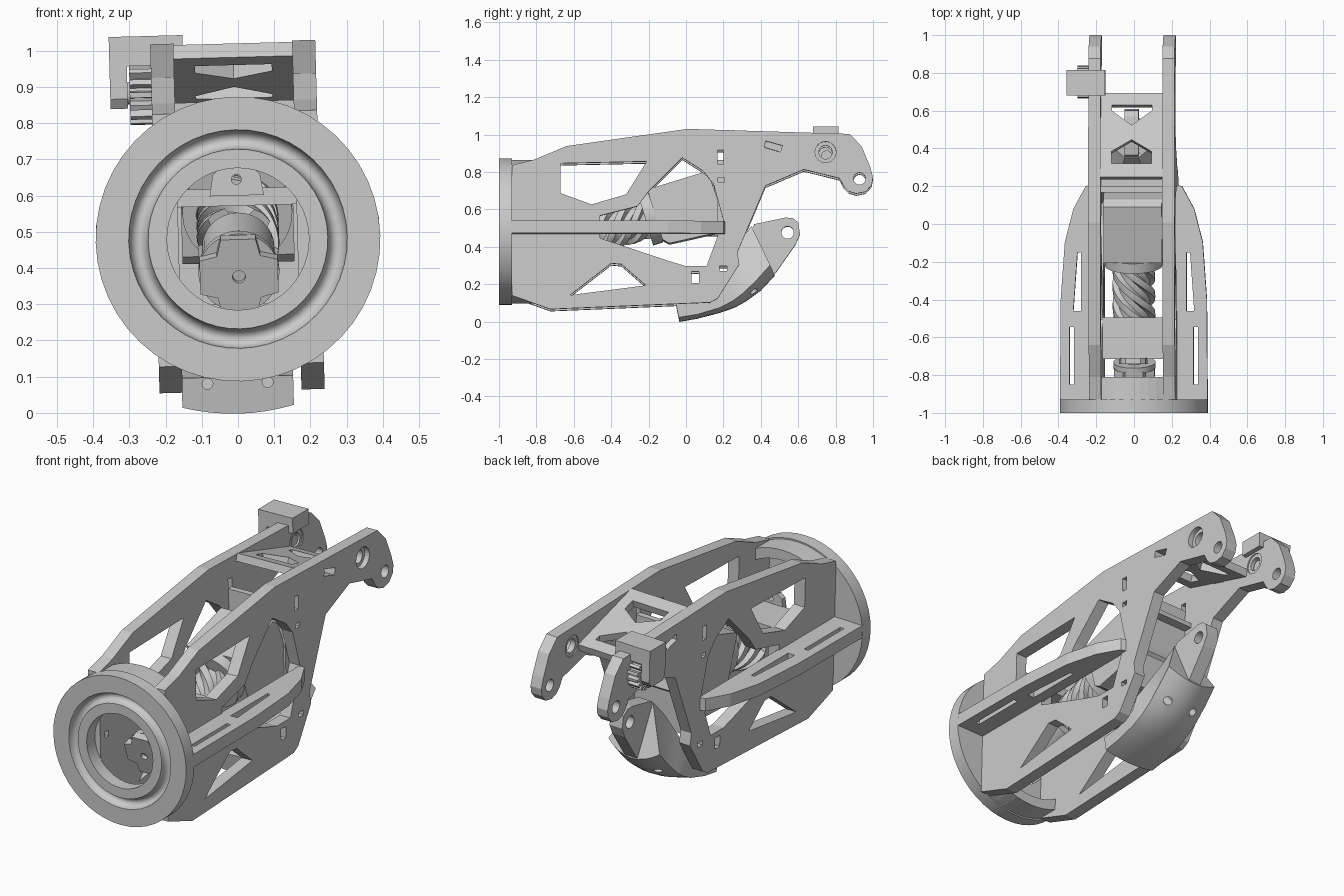
import bpy, bmesh
from math import sin, cos, pi, radians
from mathutils import Matrix, Vector

if "Cube" in bpy.data.objects:
    bpy.data.objects.remove(bpy.data.objects["Cube"])

CZ = 0.48                                    # height of the ring axis
BASIS = {'x': Matrix(((0, 0, 1, 0), (1, 0, 0, 0), (0, 1, 0, 0), (0, 0, 0, 1))),   # points are (y, z)
         'y': Matrix(((0, 1, 0, 0), (0, 0, 1, 0), (1, 0, 0, 0), (0, 0, 0, 1))),   # points are (z, x)
         'z': Matrix.Identity(4)}                                               # points are (x, y)


def finish(name, mesh):
    bm = bmesh.new()
    bm.from_mesh(mesh)
    bmesh.ops.remove_doubles(bm, verts=bm.verts, dist=1e-5)
    bmesh.ops.recalc_face_normals(bm, faces=bm.faces)
    for f in bm.faces:
        f.smooth = False
    bm.to_mesh(mesh)
    bm.free()
    ob = bpy.data.objects.new(name, mesh)
    bpy.context.collection.objects.link(ob)
    return ob


def prism(name, axis, lo, hi, outline, holes=(), T=Matrix.Identity(4)):
    cu = bpy.data.curves.new(name, 'CURVE')
    cu.dimensions, cu.fill_mode, cu.extrude = '2D', 'BOTH', (hi - lo) / 2
    for pts in [outline, *holes]:
        sp = cu.splines.new('POLY')
        sp.points.add(len(pts) - 1)
        for p, c in zip(sp.points, pts):
            p.co = (c[0], c[1], 0, 1)
        sp.use_cyclic_u = True
    tmp = bpy.data.objects.new("tmp", cu)
    bpy.context.collection.objects.link(tmp)
    mesh = bpy.data.meshes.new_from_object(tmp.evaluated_get(bpy.context.evaluated_depsgraph_get()))
    bpy.data.objects.remove(tmp)
    mesh.transform(T @ BASIS[axis] @ Matrix.Translation((0, 0, (lo + hi) / 2)))
    mesh.materials.clear()
    return finish(name, mesh)


def loft(name, rings, loop=False, T=Matrix.Identity(4)):
    n, m = len(rings[0]), len(rings)
    faces = [(i * n + j, i * n + (j + 1) % n, (i + 1) % m * n + (j + 1) % n, (i + 1) % m * n + j)
             for i in range(m if loop else m - 1) for j in range(n)]
    if not loop:
        faces += [tuple(range(n)), tuple(range((m - 1) * n, m * n))]
    mesh = bpy.data.meshes.new(name)
    mesh.from_pydata([p for r in rings for p in r], [], faces)
    mesh.transform(T)
    return finish(name, mesh)


def circle(a, b, r, n=24):
    return [(a + r * cos(2 * pi * i / n), b + r * sin(2 * pi * i / n)) for i in range(n)]


def rect(a0, a1, b0, b1):
    return [(a0, b0), (a1, b0), (a1, b1), (a0, b1)]


def smooth(ob, deg=30):
    bpy.ops.object.select_all(action='DESELECT')
    ob.select_set(True)
    bpy.context.view_layer.objects.active = ob
    bpy.ops.object.shade_smooth_by_angle(angle=radians(deg))


# front ring with a round groove
prof = [(.393, -.93), (.393, -1), (.302, -1)]
prof += [(.275 + .026 * cos(pi * i / 10), -.998 + .035 * sin(pi * i / 10)) for i in range(11)]
prof += [(.248, -1), (.196, -1), (.196, -.93)]
smooth(loft("front_ring", [[(r * cos(2 * pi * k / 48), y, CZ + r * sin(2 * pi * k / 48)) for r, y in prof]
                           for k in range(48)], True), 25)

# curved mounting walls behind the ring, top and bottom
for s, nm in ((1, "top"), (-1, "bottom")):
    arc = [radians(-32 + 6.4 * i) for i in range(11)]
    prism(nm + "_ring_wall", 'y', -.935, -.81,
          [(CZ + s * .385 * cos(a), .385 * sin(a)) for a in arc] +
          [(CZ + s * .33 * cos(a), .33 * sin(a)) for a in reversed(arc)])

# two side plates with windows, slots and pivot holes
outline = [(-.93, .83), (-.81, .86), (-.64, .932), (.008, 1.024), (.875, .997), (.94, .93), (.985, .82),
           (1, .765), (.993, .725), (.96, .688), (.91, .678), (.87, .69), (.845, .715), (.82, .76), (.63, .807),
           (.425, .72), (.275, .364), (.285, .3), (.17, .118), (.13, .096), (-.725, .06), (-.93, .133)]
windows = [[(-.67, .84), (-.21, .85), (-.32, .674), (-.505, .62), (-.67, .68)],
           [(-.46, .44), (-.1, .32), (0, .29), (.11, .29), (.165, .44), (.2, .535), (.147, .73), (.09, .8),
            (-.02, .87), (-.2, .69), (-.26, .61), (-.46, .56)],
           [(-.62, .135), (-.4, .305), (-.345, .3), (-.215, .187)],
           rect(.168, .2, .835, .91), rect(.03, .07, .2, .26), rect(.17, .205, .74, .765),
           rect(.18, .22, .265, .29), rect(-.89, -.86, .47, .5),
           [(.42, .925), (.505, .9), (.515, .935), (.425, .96)],
           circle(.746, .9, .056), circle(.928, .758, .032)]
for s, nm in ((1, "right"), (-1, "left")):
    lo, hi = sorted((s * .164, s * .228))
    prism(nm + "_side_plate", 'x', lo, hi, outline, windows)
    # thin bushing in the pivot hole
    prism(nm + "_pivot_bushing", 'x', min(s * .17, s * .2), max(s * .17, s * .2),
          circle(.746, .9, .057), [circle(.746, .9, .036)])
    # horizontal side fin with slots
    fin = [(.22, .21), (.255, .2), (.32, .08), (.365, -.095), (.387, -.4), (.391, -.94), (.22, -.94)]
    slots = [[(.28, -.15), (.298, -.15), (.32, -.46), (.28, -.46)], rect(.317, .34, -.85, -.545)]
    prism(nm + "_side_fin", 'z', .463, .53, [(s * a, b) for a, b in fin],
          [[(s * a, b) for a, b in h] for h in slots])

# sloping bridge between the plates
far = [(-.106, .165), (.106, .165), (.106, .135), (0, .055), (-.106, .135)]
near = [(-.106, -.157), (.106, -.157), (.106, -.09), (0, -.025), (-.106, -.09)]
prism("top_bridge", 'z', -.02, .02, rect(-.166, .166, -.232, .232), [far, near],
      Matrix.Translation((0, .465, .935)) @ Matrix.Rotation(radians(-16.5), 4, 'X'))

# upright cross plate behind the motor, with a small shelf
prism("cross_plate", 'y', .168, .2, rect(.3, .86, -.166, .166),
      [circle(.55, -.1, .012, 10), circle(.55, .1, .012, 10)])
prism("cross_shelf", 'x', -.166, .166, rect(.19, .25, .74, .765))

# tilted drive train: hub, collar, worm, flange, motor
T = Matrix.Translation((0, -.75, .39)) @ Matrix.Rotation(radians(17), 4, 'X')
smooth(prism("drive_hub_disc", 'y', -.01, .02, circle(0, 0, .112, 32), T=T))
c = .048
cross = [(.108, c), (.06, .06), (c, .108), (-c, .108), (-.06, .06), (-.108, c),
         (-.108, -c), (-.06, -.06), (-c, -.108), (c, -.108), (.06, -.06), (.108, -c)]
prism("drive_hub_cross", 'y', -.05, -.005, cross, [circle(0, 0, .018, 16)], T)
smooth(prism("drive_shaft", 'y', -.03, .6, circle(0, 0, .05), T=T))
smooth(prism("bearing_collar", 'y', .06, .23, circle(0, 0, .1, 32), T=T))
star = []
for k in range(5):                            # five thread starts, square teeth
    for a, r in ((0, .085), (.4, .085), (.5, .112), (.72, .114), (.9, .112)):
        star.append(((k + a) * 2 * pi / 5, r))
smooth(loft("worm_screw", [[(r * cos(t + 3.9 * i / 40), .25 + .33 * i / 40, r * sin(t + 3.9 * i / 40))
                            for t, r in star] for i in range(41)], T=T), 35)
smooth(prism("worm_flange", 'y', .555, .61, circle(0, 0, .152, 32), T=T))
prism("motor_housing", 'x', -.155, .155,
      [(.61, -.14), (.64, -.17), (.9, -.19), (.96, -.16), (.95, .1), (.92, .14), (.61, .14)], T=T)

# housing over the front bearing: top slab and raised tab
prism("bearing_slab", 'x', -.164, .164, rect(-.715, -.495, .572, .62))
prism("bearing_tab", 'y', -.74, -.71, [(.6, -.075), (.66, -.065), (.68, -.04), (.68, .04), (.66, .065), (.6, .075)],
      [circle(.645, 0, .014, 16)])

# curved lower jaw: outer point, inner point, outer and inner half width
secs = [((-.035, -.002), (-.055, .1), .154, .154), ((.06, .015), (.06, .11), .154, .154),
        ((.18, .046), (.165, .16), .154, .154), ((.26, .074), (.2, .23), .154, .154),
        ((.32, .107), (.235, .3), .154, .12), ((.4, .165), (.28, .42), .154, .06),
        ((.475, .245), (.35, .51), .152, .036)]
JX = Matrix.Translation((-.012, 0, 0))
rings = []
for o, n, wo, wi in secs:
    ring = [(wi, *n), (-wi, *n)]
    for t in (-1, -.75, -.5, -.25, 0, .25, .5, .75, 1):
        p = Vector(o).lerp(Vector(n), .2 * t * t)
        ring.append((wo * t, p.x, p.y))
    rings.append(ring)
jaw = loft("lower_jaw", rings, T=JX)
smooth(jaw, 25)
for s in (-1, 1):
    tilt = Matrix.Translation((0, .37, .15)) @ Matrix.Rotation(radians(130), 4, 'X')
    for cut in (prism("jaw_front_hole_cutter", 'y', -.2, .08, circle(.083, s * .083, .015, 16), T=JX),
                prism("jaw_rear_hole_cutter", 'y', -.2, .09, circle(0, s * .083, .022, 16), T=JX @ tilt)):
        cut.hide_render = True
        cut.hide_set(True)
        mod = jaw.modifiers.new("screw_hole", 'BOOLEAN')
        mod.operation, mod.object = 'DIFFERENCE', cut
prism("jaw_lug", 'x', -.037, .037,
      [(.25, .2), (.36, .14), (.48, .26), (.585, .41), (.61, .465), (.6, .53), (.57, .553), (.53, .555),
       (.365, .52), (.29, .36)], [circle(.543, .475, .033)], JX)

# gear and its cover on the left plate
gear = []
for k in range(15):
    for a, r in ((0, .066), (.3, .066), (.45, .088), (.85, .088)):
        t = (k + a) * 2 * pi / 15
        gear.append((.752 + r * cos(t), .89 + r * sin(t)))
prism("pivot_gear", 'x', -.288, -.228, gear)
prism("gear_shaft", 'x', -.32, -.18, circle(.752, .89, .03))
prism("gear_cover_top", 'x', -.342, -.138, rect(.68, .815, .965, 1.047))
prism("gear_cover_side", 'x', -.342, -.294,
      [(.68, 1), (.68, .875), (.7, .848), (.795, .848), (.815, .875), (.815, 1)])

# the whole arm is rolled slightly about the ring axis
C = Matrix.Translation((0, 0, CZ))
roll = C @ Matrix.Rotation(radians(-1.55), 4, 'Y') @ C.inverted()
for ob in bpy.context.scene.objects:
    ob.matrix_basis = roll @ ob.matrix_basis
